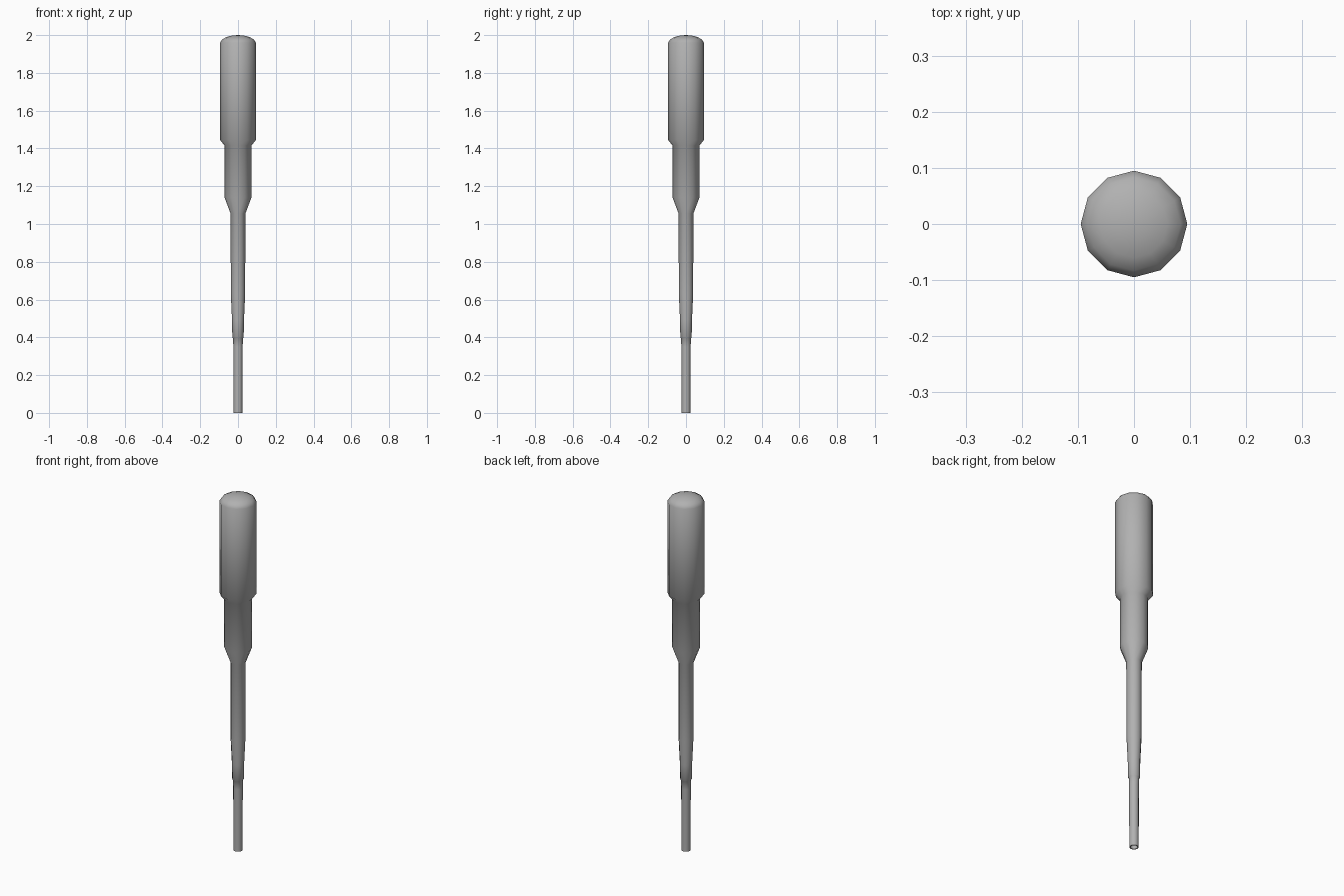
import bpy, bmesh
from math import cos, sin, pi, radians

if "Cube" in bpy.data.objects:
    bpy.data.objects.remove(bpy.data.objects["Cube"])

SIDES = 12

grey = bpy.data.materials.new("dark_grey")
grey.diffuse_color = (0.44, 0.44, 0.44, 1)
grey.use_nodes = True
grey.node_tree.nodes["Principled BSDF"].inputs["Base Color"].default_value = grey.diffuse_color

def lathe(name, profile):
    """Spin (radius, z) points round the z axis; radius 0 makes a pole."""
    bm = bmesh.new()
    rings = []
    for r, z in profile:
        n = SIDES if r > 0 else 1
        rings.append([bm.verts.new((r * cos(2 * pi * i / SIDES), r * sin(2 * pi * i / SIDES), z))
                      for i in range(n)])
    for a, b in zip(rings, rings[1:]):
        for i in range(SIDES):
            j = (i + 1) % SIDES
            if len(b) == 1:
                bm.faces.new((a[i], a[j], b[0]))
            else:
                bm.faces.new((a[i], a[j], b[j], b[i]))
    me = bpy.data.meshes.new(name)
    bm.to_mesh(me)
    bm.free()
    me.materials.append(grey)
    ob = bpy.data.objects.new(name, me)
    bpy.context.collection.objects.link(ob)
    bpy.ops.object.select_all(action='DESELECT')
    ob.select_set(True)
    bpy.context.view_layer.objects.active = ob
    bpy.ops.object.shade_smooth_by_angle(angle=radians(60))
    return ob

# One hollow moulding: bore, tip rim, thin tip, stepped stem, neck, then the squeeze bulb
bore = [(0.018, 0.35), (0.018, 0.0)]
stem = [(0.0235, 0.0), (0.0245, 0.35), (0.0265, 0.395), (0.030, 0.40), (0.0315, 0.49),
        (0.038, 0.63), (0.039, 1.055)]
neck = [(0.071, 1.14), (0.071, 1.415)]
bulb = [(0.095, 1.445), (0.095, 1.96), (0.083, 1.978), (0.06, 1.99), (0.03, 1.998), (0, 2.0)]
lathe("dropper", bore + stem + neck + bulb)
